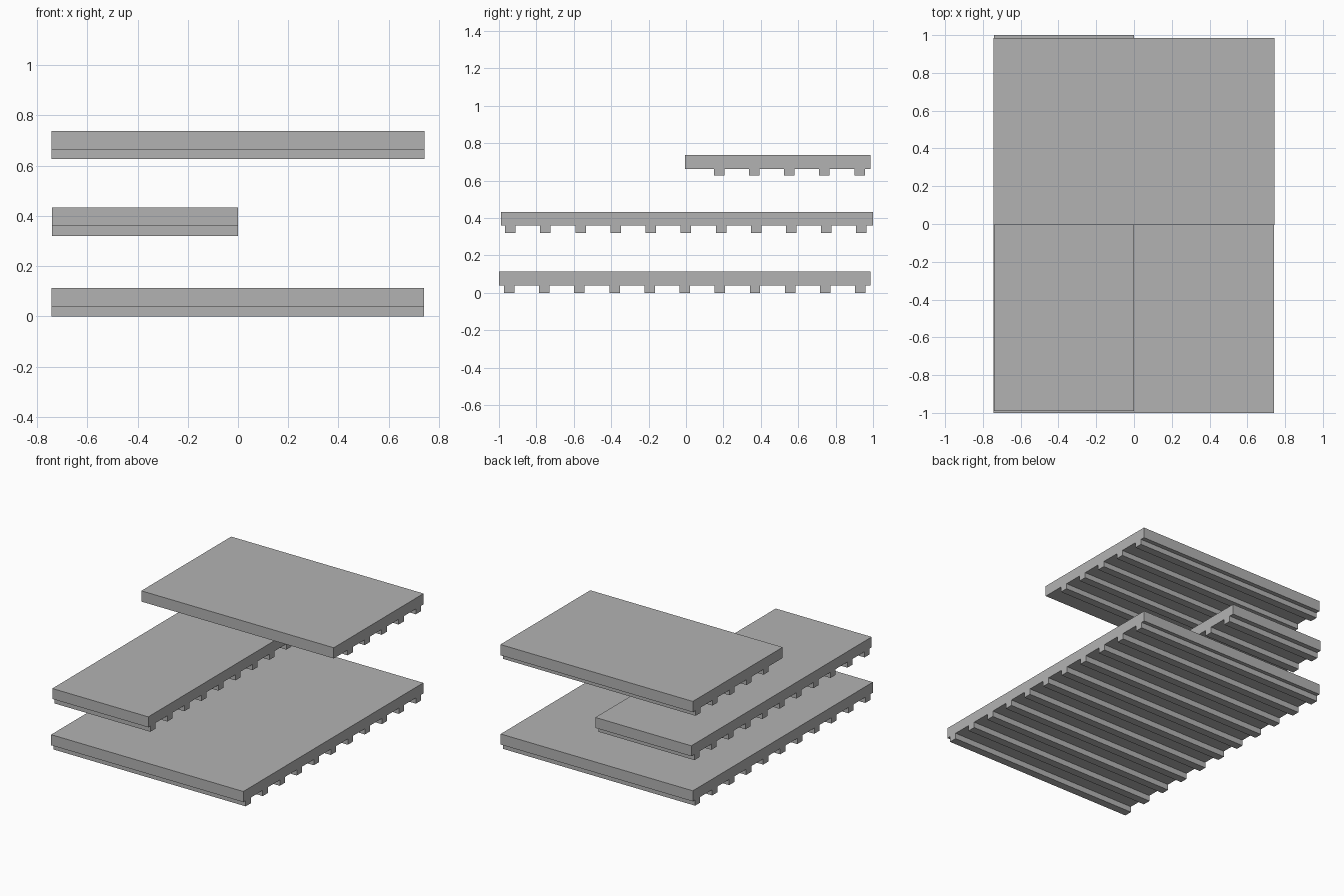
import bpy
import bmesh

if "Cube" in bpy.data.objects:
    bpy.data.objects.remove(bpy.data.objects["Cube"])

grey = bpy.data.materials.new("mid_grey")
grey.diffuse_color = (0.45, 0.45, 0.45, 1)
grey.use_nodes = True
grey.node_tree.nodes["Principled BSDF"].inputs["Base Color"].default_value = grey.diffuse_color

PITCH = 0.1877   # spacing of the ribs
RIB_W = 0.056    # width of one rib


def ribbed_panel(name, x0, x1, y0, y1, z0, z1, z2, first_rib, count):
    """Slab with ribs below, made by sweeping its side profile along x."""
    profile = [(y0, z2), (y0, z1)]
    for i in range(count):
        a = first_rib + i * PITCH
        b = a + RIB_W
        profile += [(a, z1), (a, z0), (b, z0), (b, z1)]
    profile += [(y1, z1), (y1, z2)]

    bm = bmesh.new()
    face = bm.faces.new([bm.verts.new((x0, y, z)) for y, z in profile])
    swept = bmesh.ops.extrude_face_region(bm, geom=[face], use_keep_orig=True)
    verts = [v for v in swept["geom"] if isinstance(v, bmesh.types.BMVert)]
    bmesh.ops.translate(bm, verts=verts, vec=(x1 - x0, 0, 0))
    bmesh.ops.recalc_face_normals(bm, faces=bm.faces)

    mesh = bpy.data.meshes.new(name)
    bm.to_mesh(mesh)
    bm.free()
    mesh.materials.append(grey)
    obj = bpy.data.objects.new(name, mesh)
    bpy.context.collection.objects.link(obj)


# Full-size panel at the bottom
ribbed_panel("lower_panel", -0.743, 0.741, -1.0, 0.986, 0.0, 0.04, 0.114, -0.973, 11)
# Half-width panel in the middle
ribbed_panel("middle_panel", -0.741, 0.0, -0.99, 1.0, 0.32, 0.36, 0.433, -0.967, 11)
# Half-length panel on top
ribbed_panel("upper_panel", -0.743, 0.743, -0.005, 0.986, 0.626, 0.663, 0.738, 0.149, 5)
